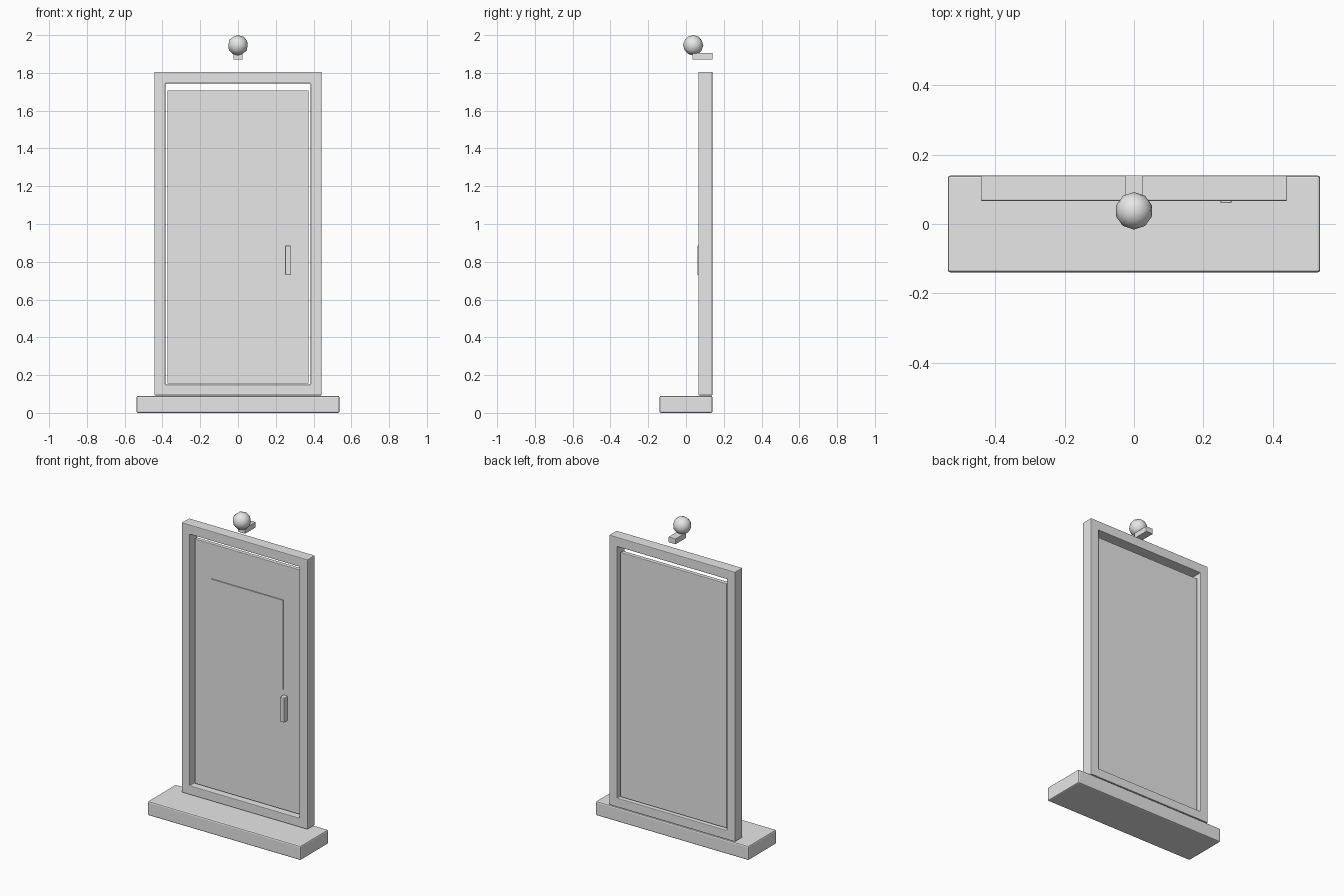
import bpy
import bmesh
from mathutils import Vector

old = bpy.data.objects.get("Cube")
if old:
    bpy.data.objects.remove(old, do_unlink=True)

grey = bpy.data.materials.new("plain_grey")
grey.use_nodes = True
colour = (0.8, 0.8, 0.8, 1)
grey.diffuse_color = colour
grey.node_tree.nodes["Principled BSDF"].inputs["Base Color"].default_value = colour


def finish(name, bm, bevel=0.0):
    """Turn a bmesh into a grey object with softly rounded edges."""
    bmesh.ops.recalc_face_normals(bm, faces=bm.faces)
    mesh = bpy.data.meshes.new(name)
    bm.to_mesh(mesh)
    bm.free()
    mesh.materials.append(grey)
    obj = bpy.data.objects.new(name, mesh)
    bpy.context.collection.objects.link(obj)
    if bevel:
        mod = obj.modifiers.new("rounded_edges", "BEVEL")
        mod.width = bevel
        mod.segments = 2
        mod.limit_method = "ANGLE"
    return obj


def box(name, low, high, bevel=0.0):
    """Box between two opposite corners."""
    low, high = Vector(low), Vector(high)
    bm = bmesh.new()
    bmesh.ops.create_cube(bm, size=1)
    bmesh.ops.scale(bm, vec=high - low, verts=bm.verts)
    bmesh.ops.translate(bm, vec=(low + high) / 2, verts=bm.verts)
    return finish(name, bm, bevel)


def frame(name, outer, inner, front, back, bevel):
    """Rectangular ring; outer and inner are (half width, bottom, top)."""
    bm = bmesh.new()
    loops = []
    for half, bottom, top in (outer, inner):
        corners = [(-half, bottom), (half, bottom), (half, top), (-half, top)]
        loops.append([bm.verts.new((x, front, z)) for x, z in corners])
    out, inn = loops
    ring = [bm.faces.new((out[i], out[(i + 1) % 4], inn[(i + 1) % 4], inn[i]))
            for i in range(4)]
    geo = bmesh.ops.extrude_face_region(bm, geom=ring, use_keep_orig=True)["geom"]
    verts = [g for g in geo if isinstance(g, bmesh.types.BMVert)]
    bmesh.ops.translate(bm, vec=(0, back - front, 0), verts=verts)
    return finish(name, bm, bevel)


# Doorstep and door surround
box("doorstep", (-0.537, -0.14, 0), (0.537, 0.14, 0.09), 0.008)
frame("door_frame", (0.442, 0.093, 1.805), (0.385, 0.15, 1.745), 0.066, 0.14, 0.004)

# Door leaf with window pane and handle
box("door_panel", (-0.374, 0.098, 0.155), (0.374, 0.125, 1.708), 0.004)
box("window_pane", (-0.255, 0.092, 0.92), (0.252, 0.1, 1.487))
box("door_handle", (0.25, 0.06, 0.73), (0.281, 0.1, 0.885), 0.003)

# Wall lamp above the door
box("lamp_bracket", (-0.025, 0.035, 1.87), (0.025, 0.14, 1.905), 0.002)
bm = bmesh.new()
bmesh.ops.create_icosphere(bm, subdivisions=2, radius=0.054)
bmesh.ops.translate(bm, vec=(0, 0.038, 1.946), verts=bm.verts)
for face in bm.faces:
    face.smooth = True
finish("lamp_globe", bm)
